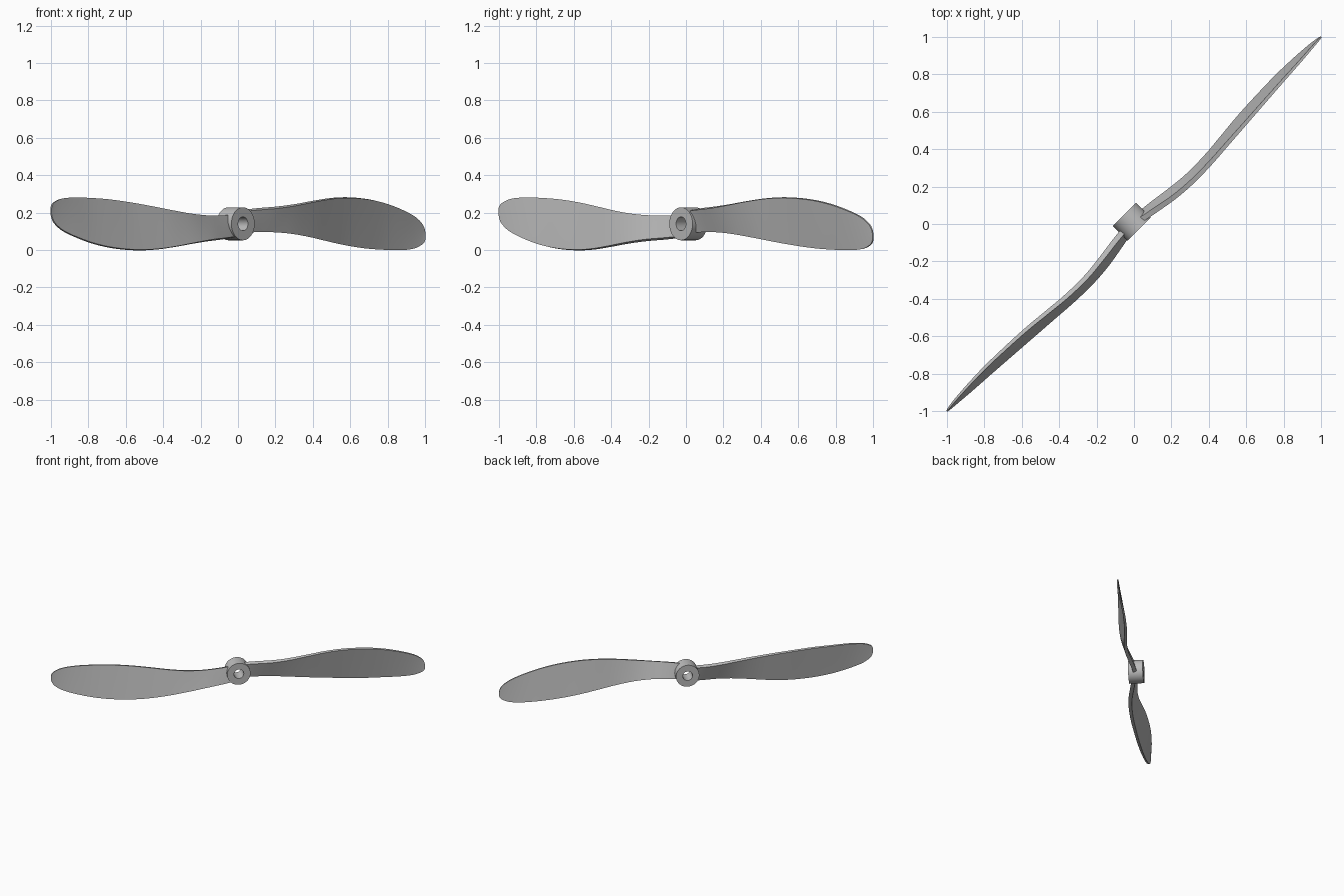
import bpy, bmesh, math
from mathutils import Matrix, Vector

cube = bpy.data.objects.get("Cube")
if cube:
    bpy.data.objects.remove(cube, do_unlink=True)

AXIS_Z = 0.14
# The model is built along x, then turned onto the diagonal
TURN = Matrix.Translation((0, 0, AXIS_Z)) @ Matrix.Rotation(math.radians(45), 4, "Z")

grey = bpy.data.materials.new("plain_grey")
grey.use_nodes = True
COLOUR = (0.5, 0.5, 0.5, 1)
grey.diffuse_color = COLOUR
grey.node_tree.nodes["Principled BSDF"].inputs["Base Color"].default_value = COLOUR


def finish(name, bm, matrix):
    """Turn a bmesh into a smooth-shaded object with crisp edges."""
    bm.transform(matrix)
    bmesh.ops.recalc_face_normals(bm, faces=bm.faces)
    mesh = bpy.data.meshes.new(name)
    bm.to_mesh(mesh)
    bm.free()
    mesh.materials.append(grey)
    obj = bpy.data.objects.new(name, mesh)
    bpy.context.collection.objects.link(obj)
    bpy.ops.object.select_all(action="DESELECT")
    obj.select_set(True)
    bpy.context.view_layer.objects.active = obj
    bpy.ops.object.shade_smooth_by_angle(angle=math.radians(35))
    return obj


def skin(bm, rings, closed):
    """Bridge a list of equal closed loops of points with quads."""
    loops = [[bm.verts.new(p) for p in ring] for ring in rings]
    pairs = list(zip(loops, loops[1:]))
    if closed:
        pairs.append((loops[-1], loops[0]))
    for a, b in pairs:
        for i in range(len(a)):
            j = (i + 1) % len(a)
            bm.faces.new((a[i], a[j], b[j], b[i]))
    if not closed:
        bm.faces.new(loops[0])
        bm.faces.new(loops[-1])


def catmull(a, b, c, d, t):
    """Smooth interpolation between b and c."""
    return b + 0.5 * t * (c - a + t * (2 * a - 5 * b + 4 * c - d + t * (3 * (b - c) + d - a)))


def refine(rows, steps):
    rows = [Vector(r) for r in rows]
    ends = [rows[0]] + rows + [rows[-1]]
    out = []
    for k in range(len(rows) - 1):
        out += [catmull(*ends[k:k + 4], s / steps) for s in range(steps)]
    return out + [rows[-1]]


# Hub: a tube with a through bore along the depth axis
FRONT, BACK, OUTER, BORE, SIDES = -0.038, 0.073, 0.088, 0.037, 64
profile = [(OUTER, FRONT), (OUTER, BACK), (BORE, BACK), (BORE, FRONT)]
circle = [(math.cos(2 * math.pi * i / SIDES), math.sin(2 * math.pi * i / SIDES))
          for i in range(SIDES)]
hub = bmesh.new()
skin(hub, [[(r * c, y, r * s) for c, s in circle] for r, y in profile], True)
finish("hub", hub, TURN)

# Blade stations: span fraction, top height, bottom height,
# top-edge depth, bottom-edge depth, thickness
STATIONS = [
    (.035, .212, .095, -.012, .016, .03),
    (.1, .22, .1, -.03, .007, .03),
    (.18, .228, .099, -.05, -.008, .028),
    (.27, .242, .089, -.06, -.02, .026),
    (.37, .261, .07, -.058, -.018, .024),
    (.47, .276, .048, -.049, -.005, .022),
    (.57, .28, .028, -.04, .009, .02),
    (.68, .27, .011, -.03, .017, .018),
    (.78, .247, .003, -.021, .021, .016),
    (.87, .213, .0, -.014, .018, .014),
    (.94, .177, .007, -.007, .012, .012),
    (.98, .14, .026, -.003, .006, .01),
    (.995, .11, .043, -.001, .002, .009),
    (1, .083, .06, 0, 0, .008),
]
SPAN = math.sqrt(2)
ACROSS = 10


def section(row):
    """Thin plate section between the two blade edges."""
    span, z_top, z_bottom, y_top, y_bottom, thick = row
    top = Vector((span * SPAN, y_top, z_top - AXIS_Z))
    bottom = Vector((span * SPAN, y_bottom, z_bottom - AXIS_Z))
    chord = (bottom - top).normalized()
    normal = Vector((0, -chord.z, chord.y))
    line = [top.lerp(bottom, i / ACROSS) for i in range(ACROSS + 1)]
    half = normal * thick / 2
    return [p + half for p in line] + [p - half for p in reversed(line)]


# Two matching blades, the second turned half way about the hub axis
for name, angle in (("left_blade", 0), ("right_blade", math.pi)):
    blade = bmesh.new()
    skin(blade, [section(r) for r in refine(STATIONS, 4)], False)
    finish(name, blade, TURN @ Matrix.Rotation(angle, 4, "Y"))
